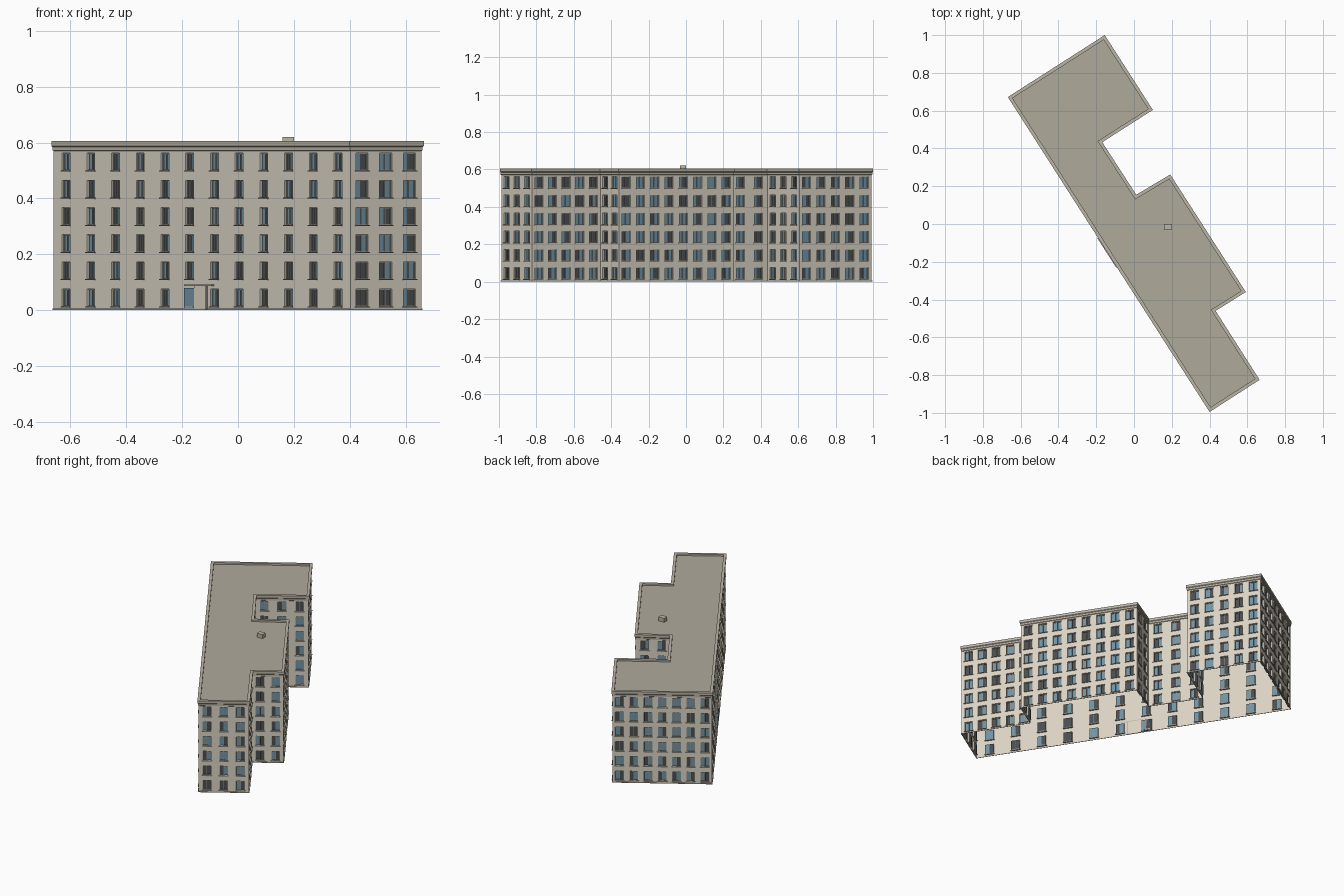
import bpy, bmesh, random
from mathutils import Vector

if "Cube" in bpy.data.objects:
    bpy.data.objects.remove(bpy.data.objects["Cube"])

random.seed(4)
OUTLINE = [(.40, -.995), (.665, -.825), (.432, -.46), (.592, -.36), (.192, .262),
           (.012, .155), (-.168, .433), (.10, .604), (-.155, 1.0), (-.668, .672)]
COLUMNS = [3, 5, 2, 8, 2, 3, 3, 5, 7, 12]     # windows per wall
FLOORS, Z0, STEP = 6, .014, .0972
WIN_W, WIN_H, DEPTH = .052, .062, .010
WALL_TOP = .575


def material(name, rgb):
    m = bpy.data.materials.new(name)
    m.diffuse_color = (*rgb, 1)
    m.use_nodes = True
    m.node_tree.nodes["Principled BSDF"].inputs["Base Color"].default_value = m.diffuse_color
    return m


WALL = material("wall_plaster", (.70, .65, .55))
TRIM = material("trim_stone", (.50, .46, .38))
ROOF = material("roof_felt", (.43, .40, .33))
FRAME = material("frame_grey", (.30, .29, .26))
BLUE = material("glass_blue", (.16, .29, .37))
DARK = material("glass_dark", (.07, .075, .08))


def finish(bm, name, *mats):
    me = bpy.data.meshes.new(name)
    bm.to_mesh(me)
    bm.free()
    for m in mats:
        me.materials.append(m)
    ob = bpy.data.objects.new(name, me)
    bpy.context.collection.objects.link(ob)
    return ob


def offset(poly, d):
    """Mitred offset of a counter-clockwise outline (positive is outward)."""
    out = []
    for i, p in enumerate(poly):
        p, a, b = Vector(p), Vector(poly[i - 1]), Vector(poly[(i + 1) % len(poly)])
        u, v = (p - a).normalized(), (b - p).normalized()
        n, m = Vector((u.y, -u.x)), Vector((v.y, -v.x))
        out.append(p + (n + m) * d / (1 + n.dot(m)))
    return out


def face(bm, pts, mat=0):
    f = bm.faces.new([bm.verts.new(p) for p in pts])
    f.material_index = mat


def ring(bm, poly, profile):
    """Sweep an (offset, z) profile around the outline."""
    rows = [[bm.verts.new((*p, z)) for p in offset(poly, d)] for d, z in profile]
    n = len(poly)
    for lo, hi in zip(rows, rows[1:]):
        for i in range(n):
            j = (i + 1) % n
            bm.faces.new((lo[i], lo[j], hi[j], hi[i]))


class Side:
    """Local frame of one wall: t along it, d outward, z up."""
    def __init__(self, a, b):
        self.a, self.len = a, (b - a).length
        self.u = (b - a).normalized()
        self.n = Vector((self.u.y, -self.u.x))

    def at(self, t, d, z):
        return (*(self.a + self.u * t + self.n * d), z)

    def quad(self, bm, t0, t1, z0, z1, d=0, mat=0):
        face(bm, [self.at(t0, d, z0), self.at(t1, d, z0),
                  self.at(t1, d, z1), self.at(t0, d, z1)], mat)

    def box(self, bm, t0, t1, d0, d1, z0, z1):
        lo = [bm.verts.new(self.at(t, d, z0)) for t, d in ((t0, d1), (t1, d1), (t1, d0), (t0, d0))]
        hi = [bm.verts.new(self.at(t, d, z1)) for t, d in ((t0, d1), (t1, d1), (t1, d0), (t0, d0))]
        bm.faces.new(lo)
        bm.faces.new(hi[::-1])
        for i in range(4):
            j = (i + 1) % 4
            bm.faces.new((lo[j], lo[i], hi[i], hi[j]))
        bmesh.ops.recalc_face_normals(bm, faces=list({f for v in lo + hi for f in v.link_faces}))


base = offset(OUTLINE, -.006)
sides = [Side(base[i], base[(i + 1) % len(base)]) for i in range(len(base))]
walls, glass, frames, sills = (bmesh.new() for _ in range(4))

for s, cols in zip(sides, COLUMNS):
    pitch = s.len / cols
    # vertical piers between the window columns
    edges = [0]
    for c in range(cols):
        mid = (c + .5) * pitch
        edges += [mid - WIN_W / 2, mid + WIN_W / 2]
    edges.append(s.len)
    for k in range(0, len(edges), 2):
        s.quad(walls, edges[k], edges[k + 1], 0, WALL_TOP)
    for c in range(cols):
        t0, t1 = edges[2 * c + 1], edges[2 * c + 2]
        low = 0
        for f in range(FLOORS):
            z0 = Z0 + f * STEP
            z1 = z0 + WIN_H
            # wall below the opening, then the four reveals
            s.quad(walls, t0, t1, low, z0)
            low = z1
            rim = [(t0, z0), (t1, z0), (t1, z1), (t0, z1)]
            for (ta, za), (tb, zb) in zip(rim, rim[1:] + rim[:1]):
                face(walls, [s.at(ta, 0, za), s.at(tb, 0, zb),
                             s.at(tb, -DEPTH, zb), s.at(ta, -DEPTH, za)])
            # two panes, each bright or dark
            mid = (t0 + t1) / 2
            for ta, tb in ((t0, mid), (mid, t1)):
                s.quad(glass, ta, tb, z0, z1, -DEPTH, int(random.random() < .4))
            # frame bars and sill
            w, d0, d1 = .003, -DEPTH, -DEPTH + .004
            for ta, tb in ((t0, t0 + w), (mid - w / 2, mid + w / 2), (t1 - w, t1)):
                s.box(frames, ta, tb, d0, d1, z0, z1)
            for za in (z0, z1 - w):
                s.box(frames, t0, t1, d0, d1, za, za + w)
            s.box(sills, t0 - .004, t1 + .004, -DEPTH, .005, z0 - .004, z0)
        s.quad(walls, t0, t1, low, WALL_TOP)

finish(walls, "outer_walls", WALL)
finish(glass, "window_glass", BLUE, DARK)
finish(frames, "window_frames", FRAME)
finish(sills, "window_sills", TRIM)

# cornice and parapet
bm = bmesh.new()
ring(bm, base, [(0, .570), (.003, .572), (.003, .584), (.006, .588), (.006, .605),
                (-.012, .605), (-.012, .594)])
finish(bm, "cornice", TRIM)

# plinth strip at the ground
bm = bmesh.new()
ring(bm, base, [(0, 0), (.003, 0), (.003, .006), (0, .006)])
finish(bm, "plinth", TRIM)

# flat roof
bm = bmesh.new()
face(bm, [(*p, .594) for p in offset(base, -.012)])
finish(bm, "roof", ROOF)

# roof vent
bpy.ops.mesh.primitive_cube_add(size=1, location=(.18, -.015, .607))
vent = bpy.context.object
vent.name = "roof_vent"
vent.scale = (.042, .032, .026)
vent.data.materials.append(TRIM)

# entrance on the long wall: glazed leaf, solid leaf, post and canopy
s = sides[-1]
for name, mat, dims in (
        ("door_glass", BLUE, (.868, .934, -.008, .003, .004, .079)),
        ("door_panel", WALL, (.934, 1.018, -.002, .003, 0, .086)),
        ("canopy_post", FRAME, (1.016, 1.021, 0, .006, 0, .088)),
        ("door_canopy", TRIM, (.880, 1.064, 0, .010, .086, .092))):
    bm = bmesh.new()
    s.box(bm, *dims)
    finish(bm, name, mat)
